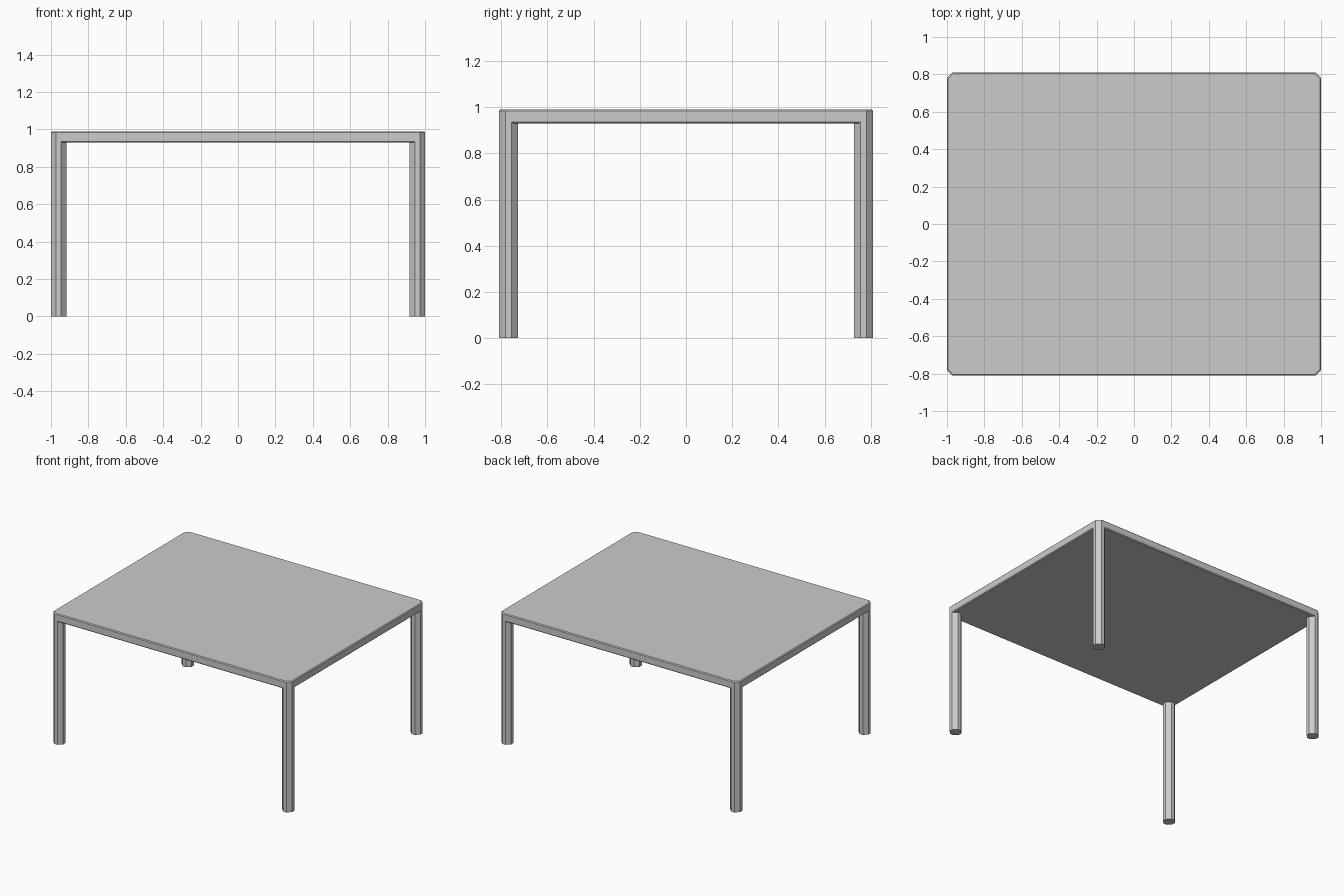
import bpy, bmesh

if "Cube" in bpy.data.objects:
    bpy.data.objects.remove(bpy.data.objects["Cube"])

HX, HY = 1.0, 0.81          # half size of the table
TOP, BOTTOM = 0.99, 0.93    # tabletop heights
CUT = 0.028                 # corner chamfer shared by top and legs
LEG = 0.083                 # leg width
RIM = 0.006                 # small rim chamfer of the tabletop


def outline(hx, hy, c):
    """Rectangle with chamfered corners, counter-clockwise."""
    return [(hx, -hy + c), (hx, hy - c), (hx - c, hy), (-hx + c, hy),
            (-hx, hy - c), (-hx, -hy + c), (-hx + c, -hy), (hx - c, -hy)]


def loft(name, layers, location=(0, 0, 0)):
    """Skin a stack of (outline, height) layers and cap both ends."""
    bm = bmesh.new()
    rings = [[bm.verts.new((x, y, z)) for x, y in pts] for pts, z in layers]
    for low, high in zip(rings, rings[1:]):
        n = len(low)
        for i in range(n):
            j = (i + 1) % n
            bm.faces.new((low[i], low[j], high[j], high[i]))
    bm.faces.new(rings[0][::-1])
    bm.faces.new(rings[-1])
    mesh = bpy.data.meshes.new(name)
    bm.to_mesh(mesh)
    bm.free()
    obj = bpy.data.objects.new(name, mesh)
    obj.location = location
    bpy.context.collection.objects.link(obj)
    return obj


# Tabletop with a fine chamfer on its upper and lower rims
full = outline(HX, HY, CUT)
inset = outline(HX - RIM, HY - RIM, CUT)
loft("tabletop", [(inset, BOTTOM), (full, BOTTOM + RIM),
                  (full, TOP - RIM), (inset, TOP)])

# Four chamfered legs, flush with the tabletop corners
leg_profile = outline(LEG / 2, LEG / 2, CUT)
for side, sx in (("left", -1), ("right", 1)):
    for end, sy in (("front", -1), ("back", 1)):
        loft(f"{end}_{side}_leg", [(leg_profile, 0), (leg_profile, TOP - RIM)],
             (sx * (HX - LEG / 2), sy * (HY - LEG / 2), 0))
